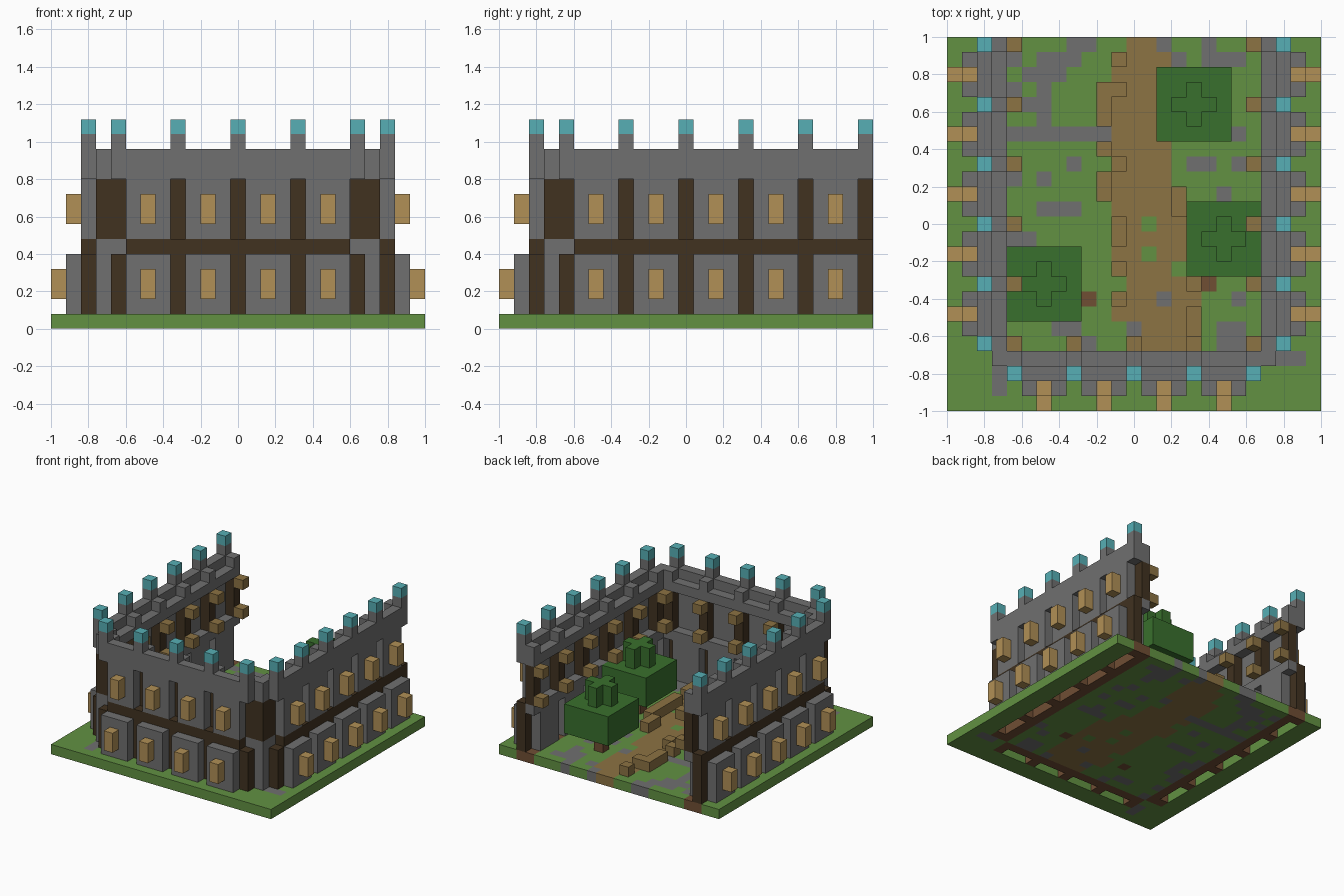
import bpy, bmesh
from mathutils import Matrix, Vector

U = 0.08          # one block
N = 25            # blocks per side

cube = bpy.data.objects.get("Cube")
if cube:
    bpy.data.objects.remove(cube, do_unlink=True)


def material(name, rgb):
    m = bpy.data.materials.new(name)
    m.use_nodes = True
    lin = [((c / 255 + 0.055) / 1.055) ** 2.4 for c in rgb] + [1]
    m.diffuse_color = lin
    m.node_tree.nodes["Principled BSDF"].inputs["Base Color"].default_value = lin
    return m


STONE = material("grey stone", (112, 112, 112))
GRASS = material("grass green", (98, 145, 66))
TIMBER = material("dark timber", (65, 50, 32))
WINDOW = material("window tan", (177, 144, 86))
PATH = material("path tan", (140, 115, 67))
CRYSTAL = material("pale cyan", (87, 175, 181))
LEAF = material("leaf green", (57, 112, 45))
DIRT = material("red brown dirt", (112, 78, 52))


def build(name, mat, boxes):
    """One object from inclusive block ranges (x0, x1, y0, y1, z0, z1)."""
    bm = bmesh.new()
    for x0, x1, y0, y1, z0, z1 in boxes:
        lo = Vector((x0, y0, z0))
        hi = Vector((x1 + 1, y1 + 1, z1 + 1))
        mid = (lo + hi) / 2 - Vector((N / 2, N / 2, 0))
        bmesh.ops.create_cube(bm, size=U, matrix=Matrix.Translation(mid * U)
                              @ Matrix.Diagonal((*(hi - lo), 1)))
    mesh = bpy.data.meshes.new(name)
    bm.to_mesh(mesh)
    bm.free()
    mesh.materials.append(mat)
    obj = bpy.data.objects.new(name, mesh)
    bpy.context.collection.objects.link(obj)
    return obj


# u runs along a wall, v is the depth inward from the edge of the base
SIDES = {
    "front": lambda u0, u1, v0, v1, z0, z1: (u0, u1, v0, v1, z0, z1),
    "right": lambda u0, u1, v0, v1, z0, z1: (v0, v1, u0, u1, z0, z1),
    "left": lambda u0, u1, v0, v1, z0, z1: (24 - v1, 24 - v0, u0, u1, z0, z1),
}
ground = {(x, y): "." for x in range(N) for y in range(N)}


def wall(side):
    end = 20 if side == "front" else 24
    pillars = range(4, end + 1, 4)
    bays = [p + 1 for p in pillars if p < end]

    def part(name, mat, boxes):
        build(f"{side}_{name}", mat, [SIDES[side](*b) for b in boxes])

    def paint(u0, u1, v0, v1, key):
        x0, x1, y0, y1, _, _ = SIDES[side](u0, u1, v0, v1, 0, 0)
        for x in range(x0, x1 + 1):
            for y in range(y0, y1 + 1):
                ground[x, y] = key

    last = end - 1 if side == "front" else end
    # lower storey: outer panels, inner panels, recessed posts, band
    part("lower_panels", STONE, [(b, b + 2, v, v, 1, 4) for b in bays for v in (1, 3)])
    part("lower_posts", TIMBER, [(p, p, 2, 2, 1, 4) for p in pillars])
    part("timber_band", TIMBER, [(5, last, 2, 2, 5, 5)])
    part("inner_ledge", STONE, [(4, end, 3, 3, 5, 5)])
    # upper storey: outer panels with posts set behind them
    part("upper_panels", STONE, [(b, b + 2, 2, 2, 6, 9) for b in bays])
    part("upper_posts", TIMBER, [(p, p, 3, 3, 6, 9) for p in pillars])
    # parapet, walkway and crystal-topped merlons
    part("parapet", STONE, [(4, end, 2, 2, 10, 11)])
    part("walkway", STONE, [(4, end, 3, 3, 10, 10)]
         + [(p, p, 3, 3, 11, 11) for p in pillars])
    part("merlons", STONE, [(p, p, 2, 2, 12, 12) for p in pillars])
    part("merlon_crystals", CRYSTAL, [(p, p, 2, 2, 13, 13) for p in pillars])
    # projecting windows and inner lantern blocks
    part("lower_windows", WINDOW, [(b + 1, b + 1, 0, 0, 2, 3) for b in bays])
    part("upper_windows", WINDOW, [(b + 1, b + 1, 1, 1, 7, 8) for b in bays])
    part("inner_lanterns", PATH, [(p, p, 4, 4, z, z) for p in pillars for z in (6, 9)])
    # footings, with slots below the hollow bays
    paint(4, end, 3, 3, "d")
    for p in pillars:
        paint(p, p, 2, 2, "d")
    for b in bays:
        paint(b, b + 2, 2, 2, " ")


for s in SIDES:
    wall(s)

# corner piers joining the front wall to the sides
for name, x in (("right", 3), ("left", 21)):
    build(name + "_corner_base", STONE, [(x, x, 3, 3, 1, 5)])
    build(name + "_corner_post", TIMBER, [(x, x, 3, 3, 6, 9)])
    build(name + "_corner_top", STONE, [(x, x, 3, 3, 10, 11)])

# courtyard paving, back row first: grass, stone, path, raised kerb, dirt
YARD = [
    "....ss..pps..s...",
    "s.sss..Pppps.sss.",
    ".sss...pppp..ss..",
    "s.s...PPppp...s..",
    ".ss...Ppppp......",
    "..s...Pppps...s..",
    "sssssssppp..s..s.",
    "......Ppppp......",
    "....s..Pppp.ss.s.",
    "s.s...Ppppp......",
    "......PppppP..s..",
    "..sss..ppppP.sss.",
    "s......Pp.ppP....",
    "ss.....PppppP....",
    ".s.....pp.ppP....",
    "ss.....Pppp.P....",
    "s.......ppppP...s",
    ".......Pppspp..s.",
    "s......pppppP....",
    "...ss...spppP.ss.",
    "s....s..pppps.ss.",
    "s..sss.ss.s..s.ss",
]
kerb = []
for r, row in enumerate(YARD[:21]):
    y = 24 - r
    for c, key in enumerate(row):
        ground[c + 4, y] = key.lower()
        if key == "P":
            kerb.append((c + 4, c + 4, y, y, 1, 1))
for spot in ((3, 1), (3, 2), (22, 3), (23, 3)):
    ground[spot] = "s"
for spot in ((9, 7), (17, 8)):
    ground[spot] = "d"
build("path_kerb", PATH, kerb)


def ground_runs(key):
    """Merge neighbouring blocks of one kind into strips along x."""
    runs = []
    for y in range(N):
        x = 0
        while x < N:
            start = x
            while x < N and ground[x, y] == key:
                x += 1
            if x > start:
                runs.append((start, x - 1, y, y, 0, 0))
            x += 1
    return runs


for name, mat, key in (("grass_base", GRASS, "."), ("stone_paving", STONE, "s"),
                       ("courtyard_path", PATH, "p"), ("dirt_footing", DIRT, "d")):
    build(name, mat, ground_runs(key))

# courtyard trees
for i, (x, y) in enumerate(((16, 20), (18, 11), (6, 8))):
    build(f"tree_trunk_{i + 1}", DIRT, [(x, x, y, y, 1, 2)])
    build(f"tree_canopy_{i + 1}", LEAF, [
        (x - 2, x + 2, y - 2, y + 2, 3, 5),
        (x - 1, x + 1, y, y, 6, 7),
        (x, x, y - 1, y + 1, 6, 7),
    ])
